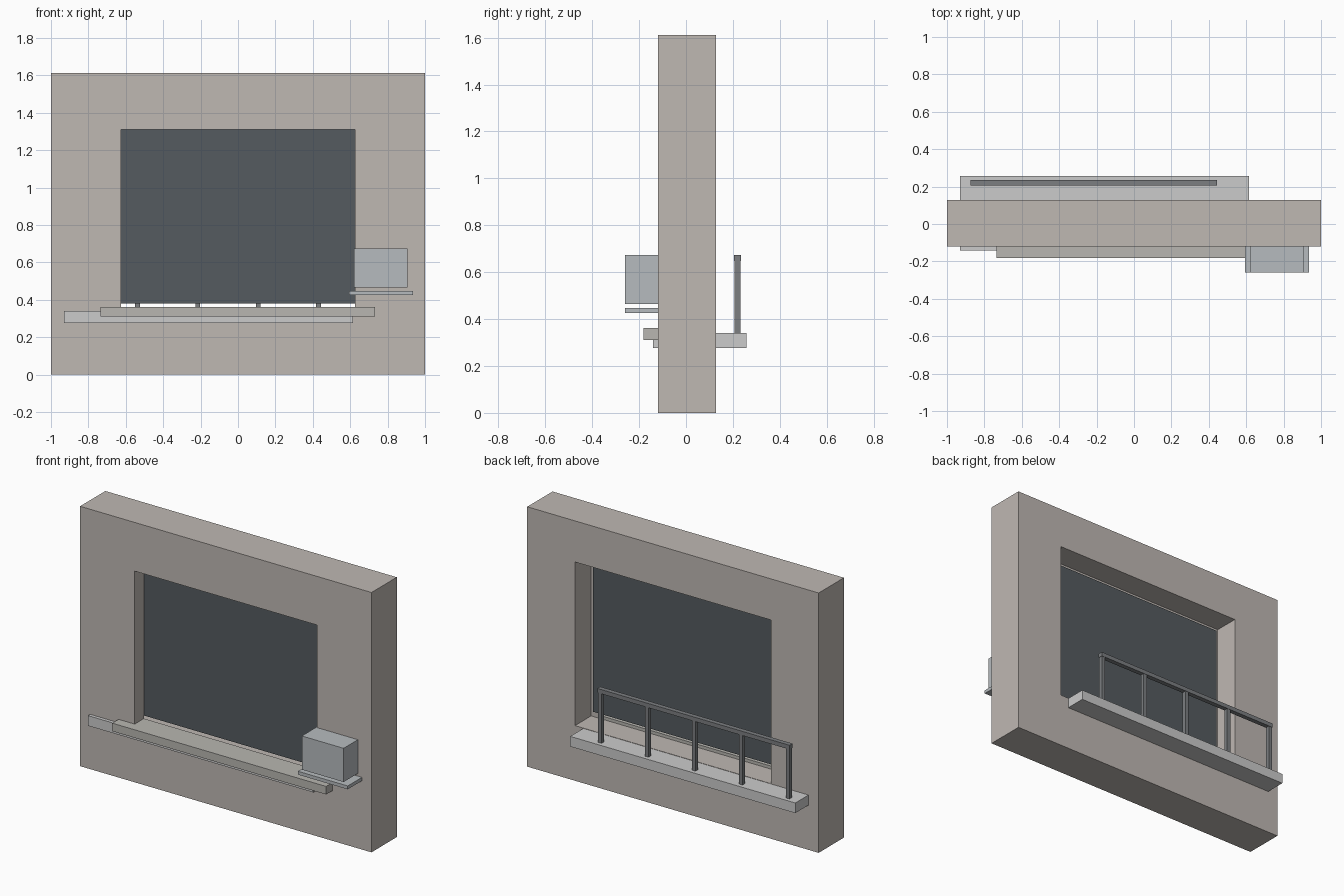
import bpy

if "Cube" in bpy.data.objects:
    bpy.data.objects.remove(bpy.data.objects["Cube"])


def material(name, rgb):
    m = bpy.data.materials.new(name)
    m.diffuse_color = (*rgb, 1)
    m.use_nodes = True
    m.node_tree.nodes["Principled BSDF"].inputs["Base Color"].default_value = m.diffuse_color
    return m


def box(name, x, y, z, mat=None):
    """Box from (min, max) pairs along each axis."""
    bpy.ops.mesh.primitive_cube_add(size=1, location=[sum(a) / 2 for a in (x, y, z)])
    o = bpy.context.object
    o.name = name
    o.scale = [a[1] - a[0] for a in (x, y, z)]
    bpy.ops.object.transform_apply(location=False, rotation=False, scale=True)
    if mat:
        o.data.materials.append(mat)
    return o


def cut(target, cutter):
    cutter.hide_render = True
    bpy.context.view_layer.objects.active = target
    m = target.modifiers.new("cut", 'BOOLEAN')
    m.operation = 'DIFFERENCE'
    m.solver = 'EXACT'
    m.object = cutter
    bpy.ops.object.modifier_apply(modifier=m.name)
    bpy.data.objects.remove(cutter, do_unlink=True)


plaster = material("plaster", (0.52, 0.48, 0.45))
glass = material("dark_glass", (0.09, 0.105, 0.115))
sill_tone = material("sill_stone", (0.48, 0.47, 0.44))
metal = material("dark_metal", (0.20, 0.21, 0.22))
case_tone = material("pale_casing", (0.47, 0.50, 0.52))

# Wall with a stepped window opening: narrow at the front, wider behind
wall = box("wall", (-1, 1), (-0.12, 0.128), (0, 1.612), plaster)
cut(wall, box("front_cutter", (-0.625, 0.625), (-0.3, 0.05), (0.342, 1.31)))
cut(wall, box("back_cutter", (-0.672, 0.672), (-0.03, 0.3), (0.342, 1.357)))

# Window pane resting against the front lip, with a gap beneath
box("window_pane", (-0.65, 0.65), (-0.03, -0.015), (0.38, 1.335), glass)

# Front sill
box("window_sill", (-0.736, 0.732), (-0.182, -0.03), (0.311, 0.361), sill_tone)

# Balcony slab running through the wall
box("balcony_slab", (-0.93, 0.615), (-0.141, 0.257), (0.277, 0.34))

# Railing on the back of the slab
box("hand_rail", (-0.875, 0.445), (0.205, 0.234), (0.648, 0.674), metal)
for i in range(5):
    px = -0.86 + i * 0.3225
    box(f"rail_post_{i + 1}", (px - 0.0125, px + 0.0125),
        (0.207, 0.232), (0.335, 0.65), metal)

# Outdoor unit and the shelf beneath it
box("outdoor_unit", (0.62, 0.907), (-0.26, -0.11), (0.465, 0.674), case_tone)
box("unit_shelf", (0.593, 0.935), (-0.26, -0.11), (0.427, 0.448), case_tone)
